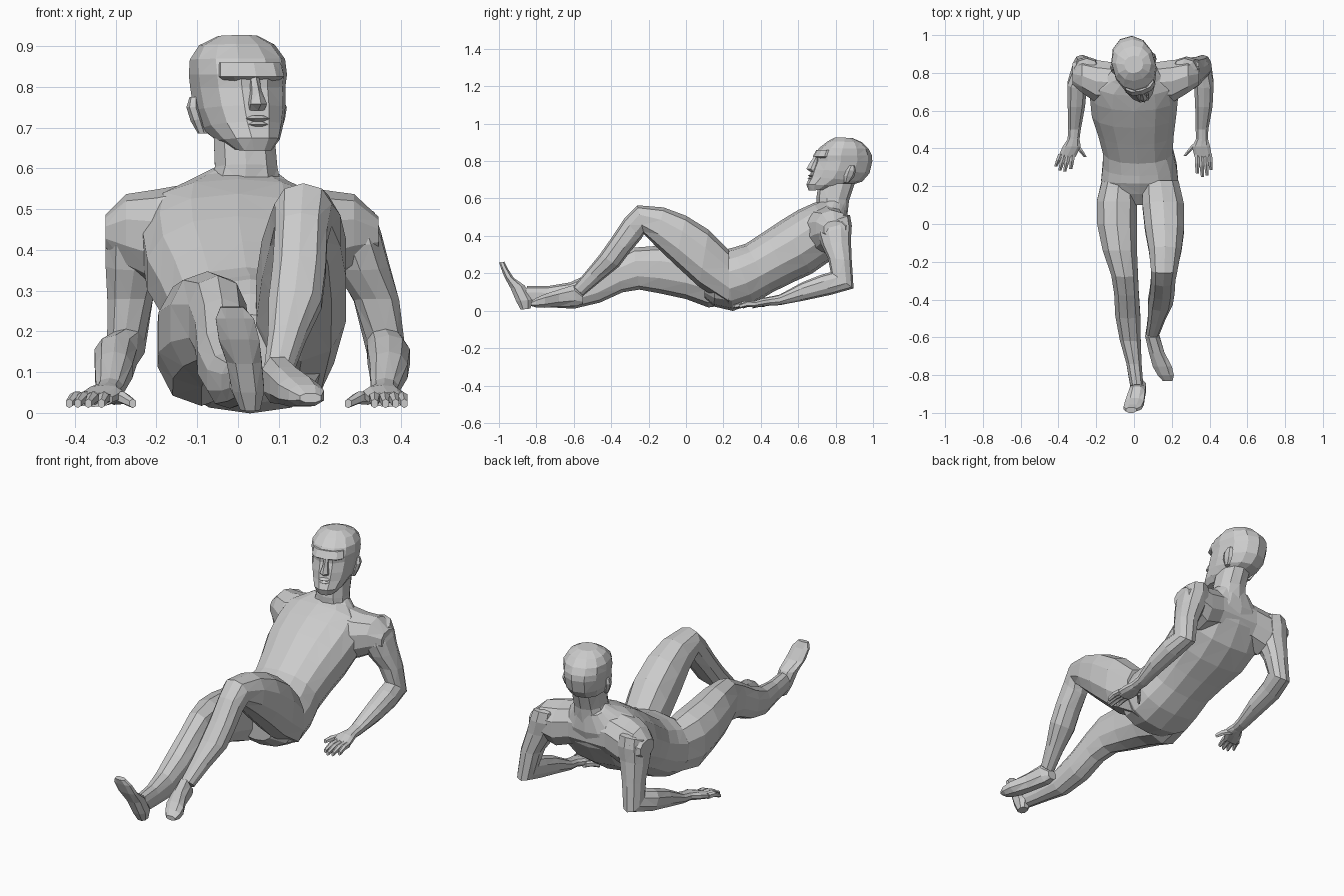
import bpy, bmesh, math
from mathutils import Matrix, Vector


def loft(name, rings, sides=10, power=2.3, matrix=None):
    """Skin closed rings; each ring is (x, half width, front y, front z, back y, back z)."""
    bm = bmesh.new()
    loops = []
    for x, w, fy, fz, by, bz in rings:
        mid = Vector((x, (fy + by) / 2, (fz + bz) / 2))
        half = Vector((0, (fy - by) / 2, (fz - bz) / 2))
        loop = []
        for i in range(sides):
            a = 2 * math.pi * (i + 0.5) / sides
            c, s = (math.copysign(abs(v) ** (2 / power), v) for v in (math.cos(a), math.sin(a)))
            loop.append(bm.verts.new(mid + Vector((w * c, 0, 0)) + half * s * 1.02))
        loops.append(loop)
    for a, b in zip(loops, loops[1:]):
        for i in range(sides):
            j = (i + 1) % sides
            bm.faces.new((a[i], a[j], b[j], b[i]))
    bm.faces.new(loops[0])
    bm.faces.new(loops[-1])
    bmesh.ops.triangulate(bm, faces=bm.faces[:])
    bmesh.ops.recalc_face_normals(bm, faces=bm.faces[:])
    if matrix:
        bm.transform(matrix)
    me = bpy.data.meshes.new(name)
    bm.to_mesh(me)
    bm.free()
    ob = bpy.data.objects.new(name, me)
    bpy.context.collection.objects.link(ob)
    return ob


parts = []

# Torso, from crotch to collar
body = loft("body", [
    (.03, .11, .10, .24, .10, .07),
    (.03, .19, .16, .29, .15, .025),
    (.03, .208, .215, .325, .25, .002),
    (.03, .20, .255, .335, .36, .04),
    (.02, .188, .32, .355, .46, .10),
    (.01, .205, .42, .42, .56, .15),
    (0, .228, .51, .48, .67, .20),
    (0, .238, .60, .535, .77, .27),
    (0, .225, .68, .572, .84, .38),
    (0, .15, .73, .59, .865, .47),
    (.01, .085, .76, .61, .86, .56)], 14, 2.3)

# Shoulder girdle, lofted sideways: (world x, y, half depth, top z, bottom z)
girdle = [(-.325, .795, .06, .485, .40), (-.275, .785, .095, .535, .35), (-.20, .755, .118, .546, .31),
          (-.11, .75, .11, .562, .34), (.11, .75, .11, .562, .34), (.20, .755, .118, .546, .31),
          (.285, .785, .095, .535, .35), (.345, .795, .06, .48, .39)]
parts.append(loft("shoulder_girdle", [(-y, d, x, t, x, b) for x, y, d, t, b in girdle], 10, 2.2,
                  Matrix.Rotation(math.radians(-90), 4, 'Z')))

# Neck
parts.append(loft("neck", [
    (.015, .10, .70, .55, .86, .50),
    (.02, .08, .70, .61, .87, .59),
    (.015, .078, .71, .68, .90, .68)], 10))

# Stretched leg with upright foot
parts.append(loft("straight_leg", [
    (-.08, .09, .23, .29, .26, .04),
    (-.09, .112, .12, .315, .12, .02),
    (-.09, .11, .0, .33, .0, .065),
    (-.075, .095, -.14, .345, -.14, .095),
    (-.05, .074, -.28, .335, -.25, .115),
    (-.04, .068, -.38, .28, -.34, .10),
    (-.033, .069, -.50, .205, -.46, .045),
    (-.02, .058, -.62, .15, -.60, .012),
    (0, .042, -.74, .13, -.74, .02),
    (.015, .036, -.85, .13, -.87, .03)]))
parts.append(loft("upright_foot", [
    (.03, .026, -.83, .012, -.885, .005),
    (.025, .042, -.82, .06, -.91, .05),
    (.015, .046, -.86, .135, -.94, .12),
    (.003, .053, -.92, .175, -.972, .18),
    (-.008, .05, -.955, .23, -.992, .232),
    (-.015, .03, -.97, .262, -1.0, .258)], 8, 2.4))

# Raised leg with flat foot
parts.append(loft("bent_leg", [
    (.14, .10, .23, .32, .23, .03),
    (.155, .115, .12, .43, .07, .13),
    (.162, .108, 0, .505, -.06, .25),
    (.165, .09, -.12, .55, -.16, .345),
    (.16, .073, -.26, .562, -.225, .41),
    (.155, .067, -.33, .49, -.24, .385),
    (.15, .068, -.40, .385, -.30, .315),
    (.14, .068, -.46, .30, -.36, .235),
    (.12, .048, -.53, .215, -.46, .155),
    (.10, .037, -.60, .13, -.55, .08)]))
parts.append(loft("flat_foot", [
    (.09, .026, -.55, .085, -.55, .035),
    (.097, .04, -.60, .14, -.585, .022),
    (.12, .044, -.68, .115, -.68, .02),
    (.15, .054, -.755, .09, -.755, .014),
    (.168, .046, -.80, .07, -.80, .016),
    (.178, .028, -.83, .048, -.83, .025)], 8, 2.4))

# Arms: one shared profile, each side with its own sideways positions
arm = [(.045, .75, .49, .83, .515), (.07, .71, .455, .875, .51),
       (.078, .705, .41, .885, .455), (.073, .725, .35, .88, .38),
       (.058, .76, .28, .885, .27), (.048, .775, .205, .895, .12),
       (.054, .72, .19, .77, .085), (.048, .62, .15, .63, .055),
       (.035, .50, .085, .50, .03), (.033, .45, .075, .45, .028),
       (.05, .41, .068, .41, .022), (.048, .355, .05, .355, .015)]
arm_x = {"right": [.25, .268, .277, .30, .34, .362, .37, .37, .36, .36, .355, .367],
         "left": [-.24, -.25, -.25, -.255, -.265, -.275, -.30, -.305, -.315, -.32, -.33, -.355]}
# Finger root x, tip x, tip y, thumb last
fingers = {"right": [(.335, .335, .268), (.357, .362, .25), (.379, .387, .258), (.40, .408, .285),
                     (.32, .27, .36)],
           "left": [(-.325, -.335, .29), (-.347, -.367, .278), (-.369, -.393, .282), (-.388, -.414, .305),
                    (-.305, -.258, .355)]}
for side, xs in arm_x.items():
    parts.append(loft(side + "_arm", [(x,) + r for x, r in zip(xs, arm)]))
    for k, (x0, x1, y1) in enumerate(fingers[side]):
        y0 = .42 if k == 4 else .37
        xm, ym = (x0 + x1) / 2, (y0 + y1) / 2
        parts.append(loft(f"{side}_finger_{k}", [
            (x0, .015, y0, .052, y0, .02), (xm, .014, ym, .052, ym, .022),
            (x1, .009, y1, .034, y1, .012)], 6))

# Head, turned towards +x about the neck
pivot = Vector((0, .84, 0))
turn = Matrix.Translation(pivot) @ Matrix.Rotation(math.radians(16), 4, 'Z') @ Matrix.Translation(-pivot)
parts.append(loft("head", [
    (0, .045, .652, .642, .76, .65),
    (0, .074, .64, .675, .86, .665),
    (0, .095, .66, .715, .94, .69),
    (0, .107, .672, .755, .98, .735),
    (0, .112, .69, .80, .995, .80),
    (0, .116, .69, .83, .992, .83),
    (0, .114, .715, .87, .975, .865),
    (0, .092, .76, .905, .94, .90),
    (0, .05, .80, .927, .89, .922)], 12, 2.2, turn))
# Nose, lips and brow ridge
parts.append(loft("nose", [
    (0, .022, .66, .742, .71, .742), (0, .024, .636, .758, .71, .758),
    (0, .014, .655, .79, .72, .79), (0, .012, .68, .825, .72, .83)], 6, 2, turn))
for nm, z in (("upper_lip", .722), ("lower_lip", .708)):
    parts.append(loft(nm, [(0, .024, .66, z - .008, .70, z - .008),
                           (0, .032, .645, z, .70, z),
                           (0, .022, .66, z + .008, .70, z + .008)], 8, 2, turn))
parts.append(loft("brow_ridge", [(0, .07, .70, .812, .79, .812),
                                 (0, .085, .679, .825, .79, .825),
                                 (0, .08, .70, .86, .79, .86)], 10, 2.4, turn))
for s, nm in ((-1, "right"), (1, "left")):
    # Ears
    parts.append(loft(nm + "_ear", [(s * .092, .012, .82, .685, .845, .685),
                                    (s * .105, .013, .815, .72, .87, .715),
                                    (s * .112, .014, .825, .75, .88, .75),
                                    (s * .106, .012, .845, .775, .872, .775)], 6, 2, turn))

# Fuse everything into one faceted skin
fuse = bpy.data.collections.new("fuse_parts")
bpy.context.scene.collection.children.link(fuse)
for p in parts:
    bpy.context.collection.objects.unlink(p)
    fuse.objects.link(p)
mod = body.modifiers.new("union", 'BOOLEAN')
mod.operation, mod.solver = 'UNION', 'EXACT'
mod.operand_type, mod.collection = 'COLLECTION', fuse
bpy.context.view_layer.objects.active = body
bpy.ops.object.modifier_apply(modifier="union")
for p in parts:
    bpy.data.objects.remove(p)
bpy.data.collections.remove(fuse)
body.name = "reclining_figure"
